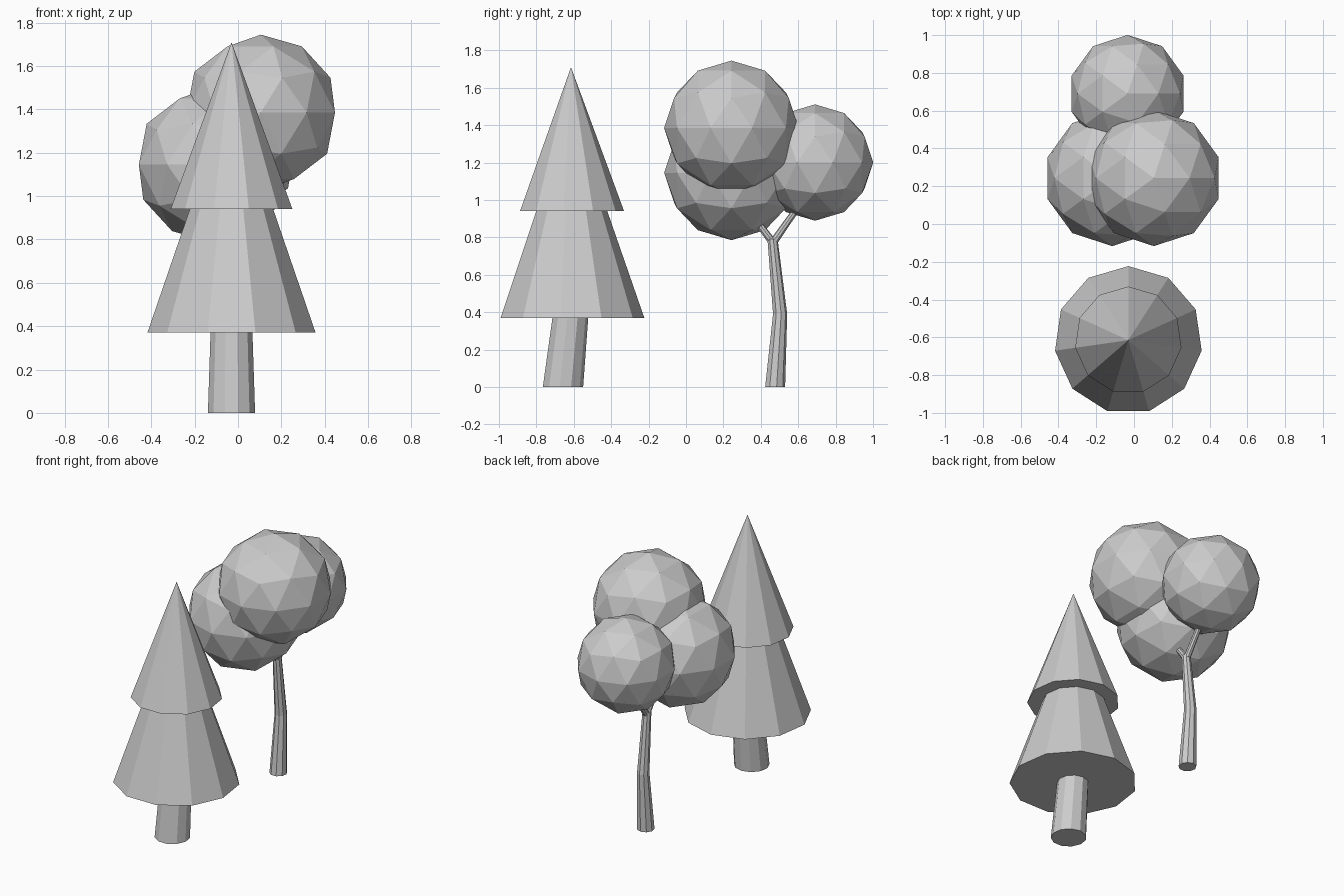
import bpy, bmesh, math
from mathutils import Vector

if "Cube" in bpy.data.objects:
    bpy.data.objects.remove(bpy.data.objects["Cube"])


def finish(bm, name):
    bmesh.ops.recalc_face_normals(bm, faces=bm.faces[:])
    mesh = bpy.data.meshes.new(name)
    bm.to_mesh(mesh)
    bm.free()
    obj = bpy.data.objects.new(name, mesh)
    bpy.context.collection.objects.link(obj)
    return obj


def tube(name, points, radii, sides, level=True):
    """Tapered tube; rings lie level, or square to the path."""
    bm = bmesh.new()
    pts = [Vector(p) for p in points]
    rot = (pts[-1] - pts[0]).to_track_quat('Z', 'Y')
    rings = []
    for p, r in zip(pts, radii):
        ring = []
        for i in range(sides):
            a = math.pi / 2 + math.tau * i / sides
            v = Vector((r * math.cos(a), r * math.sin(a), 0))
            ring.append(bm.verts.new(p + (v if level else rot @ v)))
        rings.append(ring)
    for lo, hi in zip(rings, rings[1:]):
        for i in range(sides):
            j = (i + 1) % sides
            bm.faces.new((lo[i], lo[j], hi[j], hi[i]))
    bm.faces.new(rings[0][::-1])
    bm.faces.new(rings[-1])
    return finish(bm, name)


def cone(name, x, y, z, radius, top, sides=11):
    """Closed cone with one corner pointing to the back."""
    bm = bmesh.new()
    ring = []
    for i in range(sides):
        a = math.pi / 2 + math.tau * i / sides
        ring.append(bm.verts.new((x + radius * math.cos(a), y + radius * math.sin(a), z)))
    apex = bm.verts.new((x, y, top))
    for i in range(sides):
        bm.faces.new((ring[i], ring[(i + 1) % sides], apex))
    bm.faces.new(ring[::-1])
    return finish(bm, name)


def ball(name, centre, radius):
    bpy.ops.mesh.primitive_ico_sphere_add(subdivisions=2, radius=radius, location=centre)
    bpy.context.object.name = name


# Conifer: leaning trunk and two stacked cones
tube("conifer_trunk", [(-0.03, -0.66, 0), (-0.03, -0.615, 0.42)], [0.11, 0.096], 11)
cone("conifer_lower_foliage", -0.03, -0.615, 0.37, 0.392, 1.50)
cone("conifer_upper_foliage", -0.03, -0.615, 0.94, 0.284, 1.71)

# Round tree: bent trunk that forks into two branches
tube("round_tree_trunk",
     [(-0.03, 0.475, 0), (-0.03, 0.502, 0.39), (-0.03, 0.462, 0.79)],
     [0.055, 0.039, 0.028], 9)
tube("back_branch", [(-0.03, 0.465, 0.77), (-0.03, 0.64, 1.02)], [0.022, 0.016], 9, False)
tube("front_branch", [(-0.03, 0.465, 0.77), (-0.03, 0.33, 0.95)], [0.022, 0.016], 9, False)

# Three faceted crowns
ball("right_crown", (0.105, 0.243, 1.385), 0.36)
ball("left_crown", (-0.115, 0.243, 1.145), 0.36)
ball("back_crown", (-0.034, 0.69, 1.20), 0.311)
